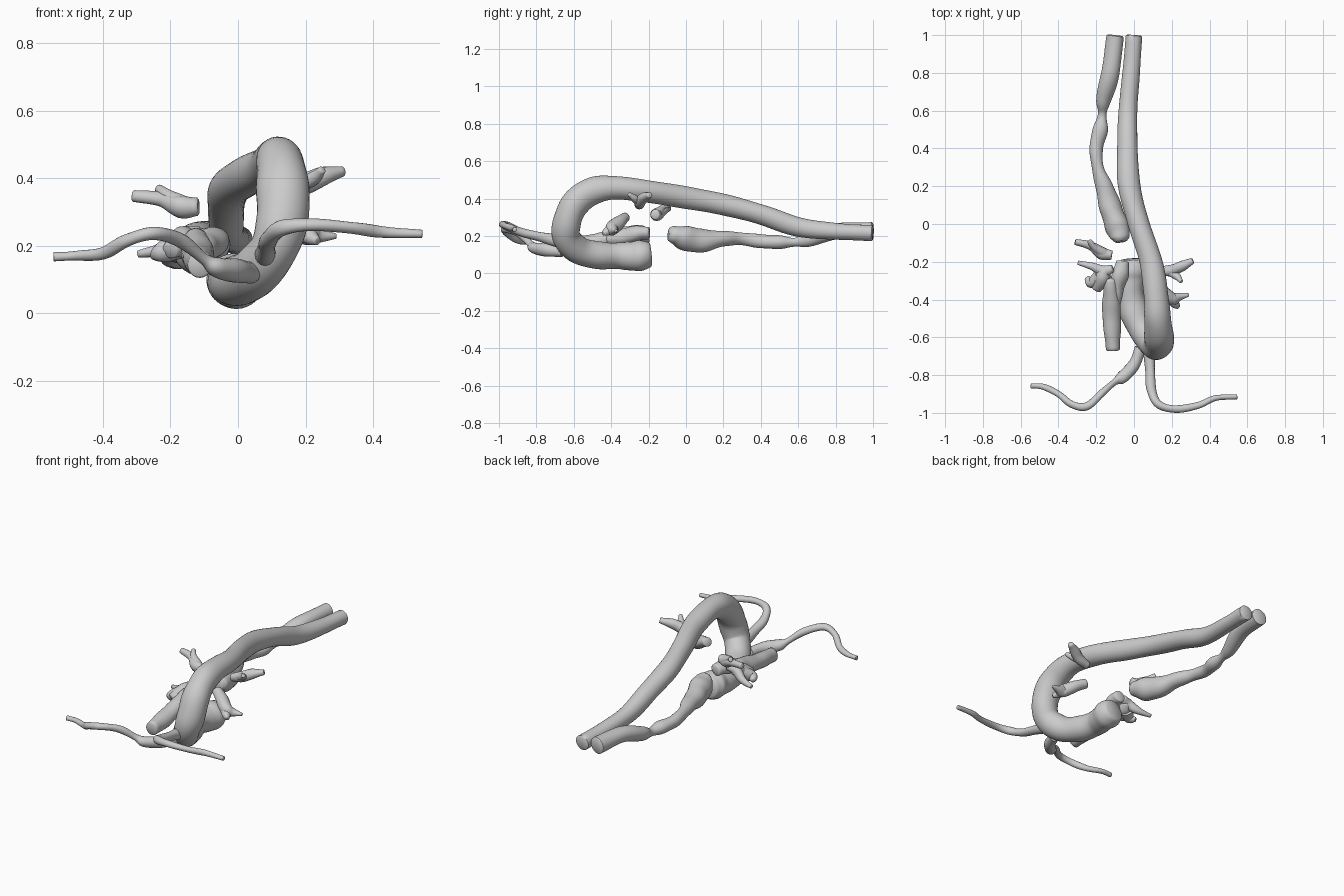
import bpy, bmesh, math, random
from mathutils import Vector

random.seed(4)


def spline(pts, steps):
    """Smooth interpolation through (x, y, z, radius) points."""
    p = [Vector(q) for q in pts]
    p = [p[0] * 2 - p[1]] + p + [p[-1] * 2 - p[-2]]
    out = []
    for i in range(1, len(p) - 2):
        a, b, c, d = p[i - 1:i + 3]
        for s in range(steps):
            t = s / steps
            out.append(0.5 * (2 * b + (c - a) * t + (2 * a - 5 * b + 4 * c - d) * t * t
                              + (3 * b - a - 3 * c + d) * t ** 3))
    return out + [p[-2]]


def tube(name, paths, sides=24, steps=6, wobble=0.04):
    """Sweep a slightly irregular round section along each path, softly capped."""
    bm = bmesh.new()
    for pts in paths:
        line = spline(pts, steps)
        pos = [q.to_3d() for q in line]
        rad = [max(q[3], 0.004) for q in line]
        tan = [(pos[min(i + 1, len(pos) - 1)] - pos[max(i - 1, 0)]).normalized()
               for i in range(len(pos))]
        # small rounded rim at both ends
        pos = [pos[0] - tan[0] * rad[0] * 0.12] + pos + [pos[-1] + tan[-1] * rad[-1] * 0.12]
        rad = [rad[0] * 0.85] + rad + [rad[-1] * 0.85]
        tan = [tan[0]] + tan + [tan[-1]]
        u = tan[0].orthogonal().normalized()
        ph = random.uniform(0, 6)
        rings = []
        for i, (c, r, t) in enumerate(zip(pos, rad, tan)):
            u = (u - t * u.dot(t)).normalized()
            v = t.cross(u)
            ring = []
            for k in range(sides):
                a = math.tau * k / sides
                rr = r * (1 + wobble * math.sin(2 * a + ph + i * 0.35)
                          + wobble * 0.5 * math.sin(i * 0.8 + ph))
                ring.append(bm.verts.new(c + (u * math.cos(a) + v * math.sin(a)) * rr))
            rings.append(ring)
        for a, b in zip(rings, rings[1:]):
            for k in range(sides):
                j = (k + 1) % sides
                bm.faces.new((a[k], a[j], b[j], b[k]))
        bm.faces.new(rings[0][::-1])
        bm.faces.new(rings[-1])
    bmesh.ops.recalc_face_normals(bm, faces=bm.faces)
    me = bpy.data.meshes.new(name)
    bm.to_mesh(me)
    bm.free()
    ob = bpy.data.objects.new(name, me)
    bpy.context.collection.objects.link(ob)
    bpy.ops.object.select_all(action='DESELECT')
    ob.select_set(True)
    bpy.context.view_layer.objects.active = ob
    bpy.ops.object.shade_smooth_by_angle(angle=math.radians(50))
    return ob


# Great artery: long rear run, arch at the front, root underneath
tube("main_artery", [[
    (0.0, 0.994, 0.215, .043), (-.015, .8, .225, .045), (-.032, .6, .248, .051),
    (-.035, .4, .315, .054), (-.025, .2, .368, .058), (.025, 0, .405, .058),
    (.09, -.2, .437, .060), (.117, -.38, .458, .064), (.125, -.5, .44, .072),
    (.132, -.59, .375, .077), (.132, -.635, .28, .076), (.105, -.638, .19, .073),
    (.05, -.57, .122, .073), (0, -.46, .096, .075), (-.02, -.36, .094, .070),
    (-.012, -.29, .092, .076), (-.008, -.235, .096, .083), (-.01, -.195, .10, .066)]],
    sides=32, wobble=.025)

# Vein beside it at the rear
tube("rear_vein", [[
    (-.1, .994, .225, .046), (-.125, .8, .225, .046), (-.16, .66, .185, .042),
    (-.168, .585, .167, .023), (-.178, .5, .167, .038), (-.2, .4, .172, .036),
    (-.19, .29, .185, .033), (-.155, .19, .185, .045), (-.125, .09, .175, .060),
    (-.095, .0, .187, .064), (-.075, -.06, .205, .052), (-.07, -.09, .21, .036)]],
    sides=28, wobble=.05)

# Short vein beside the root
tube("front_vein", [[
    (-.112, -.665, .145, .039), (-.115, -.56, .155, .045), (-.12, -.45, .175, .047),
    (-.122, -.36, .2, .043), (-.122, -.29, .22, .034)]], wobble=.05)

# Thin front branches
tube("left_front_branch", [[
    (-.545, -.857, .167, .013), (-.48, -.862, .17, .015), (-.4, -.9, .177, .018),
    (-.33, -.955, .215, .019), (-.25, -.965, .236, .02), (-.17, -.895, .215, .02),
    (-.1, -.835, .16, .018), (-.06, -.81, .135, .032), (0, -.745, .125, .033),
    (.035, -.66, .12, .032)]], sides=16, wobble=.06)
tube("right_front_branch", [[
    (.545, -.915, .235, .012), (.43, -.922, .24, .016), (.34, -.96, .252, .018),
    (.22, -.98, .262, .019), (.13, -.955, .252, .022), (.093, -.88, .22, .024),
    (.085, -.78, .195, .026), (.08, -.67, .17, .033)]], sides=16, wobble=.06)

# Four small forked side vessels
tube("left_rear_side_vessel", [
    [(-.12, -.165, .315, .026), (-.17, -.155, .315, .033), (-.23, -.115, .338, .022),
     (-.31, -.095, .347, .017)],
    [(-.16, -.155, .32, .028), (-.21, -.125, .35, .018), (-.235, -.09, .368, .013)]],
    sides=16)
tube("left_front_side_vessel", [
    [(-.115, -.235, .24, .02), (-.16, -.25, .225, .03), (-.22, -.225, .19, .021),
     (-.295, -.205, .175, .011)],
    [(-.15, -.24, .23, .03), (-.17, -.29, .21, .042), (-.2, -.345, .185, .025)],
    [(-.18, -.28, .2, .04), (-.225, -.31, .18, .03), (-.25, -.285, .17, .014)]], sides=16)
tube("right_rear_side_vessel", [
    [(.14, -.25, .365, .025), (.2, -.245, .383, .03), (.25, -.225, .405, .028),
     (.31, -.195, .42, .016)],
    [(.18, -.245, .378, .026), (.225, -.275, .4, .02), (.25, -.305, .425, .011)]], sides=16)
tube("right_front_side_vessel", [
    [(.085, -.325, .3, .026), (.14, -.355, .275, .034), (.2, -.395, .24, .037),
     (.24, -.385, .23, .022), (.29, -.375, .228, .008)],
    [(.18, -.38, .25, .034), (.215, -.42, .225, .024), (.235, -.44, .213, .013)]], sides=16)

# Pulmonary trunk lobe above the root
tube("upper_root_lobe", [[
    (-.06, -.2, .215, .032), (-.07, -.26, .215, .042), (-.09, -.34, .195, .04),
    (-.1, -.42, .18, .03)]], wobble=.06)
